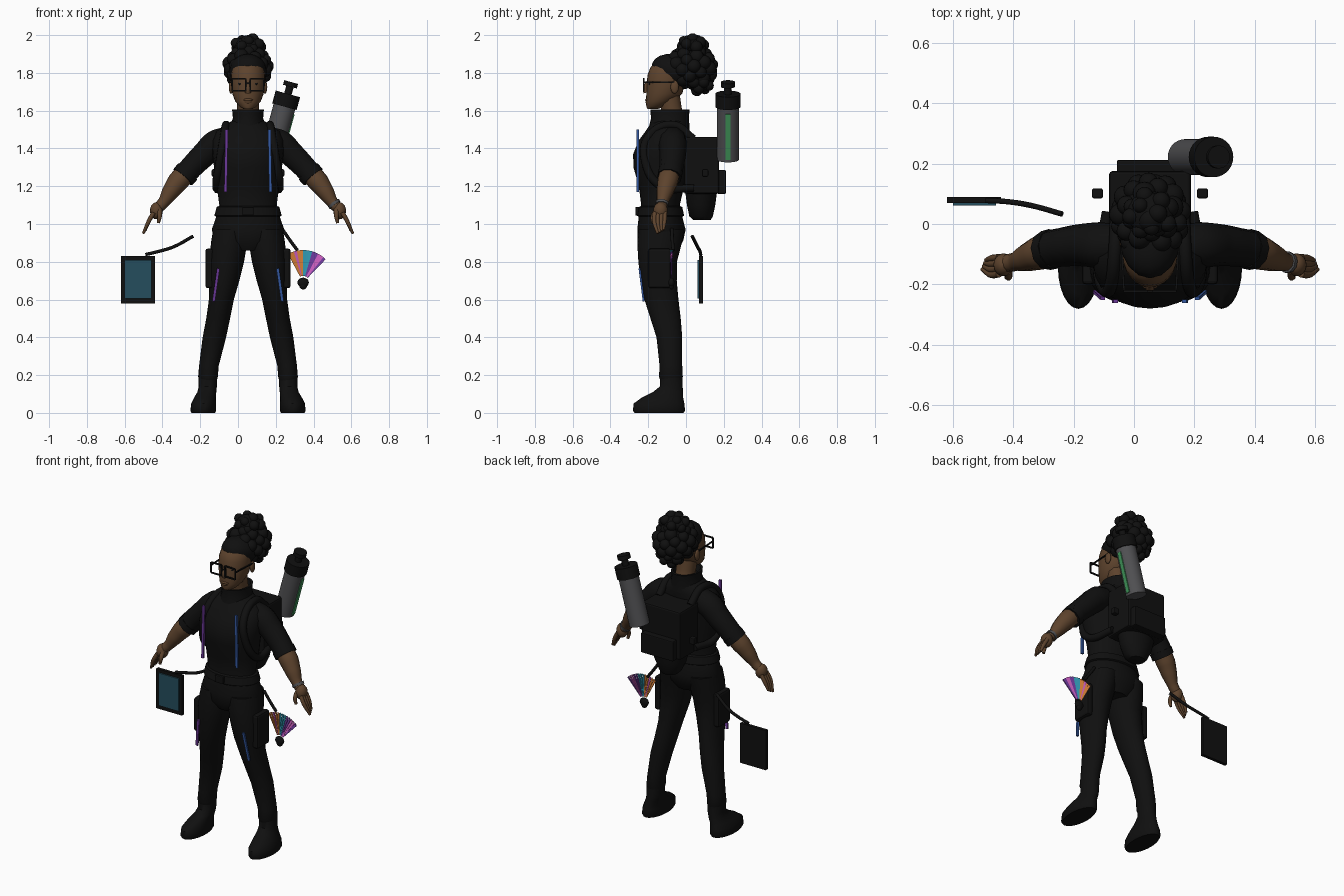
import bpy, bmesh, math, random
from mathutils import Vector, Matrix

if "Cube" in bpy.data.objects:
    bpy.data.objects.remove(bpy.data.objects["Cube"])
random.seed(4)
CX = 0.053  # the figure's own middle


def material(name, *rgb):
    m = bpy.data.materials.new(name)
    m.use_nodes = True
    m.diffuse_color = (*rgb, 1)
    m.node_tree.nodes["Principled BSDF"].inputs["Base Color"].default_value = (*rgb, 1)
    return m


black = material("black cloth", .005, .005, .005)
skin = material("brown skin", .11, .056, .026)
grey = material("grey metal", .08, .08, .085)
screen = material("screen teal", .018, .075, .11)
green = material("green", .05, .3, .1)
purple = material("purple", .15, .04, .32)
blue = material("blue", .035, .1, .36)
orange = material("orange", .7, .22, .04)
pink = material("pink", .58, .11, .5)
teal = material("teal", .03, .32, .45)


def finish(name, bm, *mats, smooth=True):
    bmesh.ops.recalc_face_normals(bm, faces=bm.faces)
    me = bpy.data.meshes.new(name)
    bm.to_mesh(me)
    bm.free()
    ob = bpy.data.objects.new(name, me)
    bpy.context.collection.objects.link(ob)
    for m in mats:
        me.materials.append(m)
    if smooth:
        bpy.ops.object.select_all(action='DESELECT')
        ob.select_set(True)
        bpy.context.view_layer.objects.active = ob
        bpy.ops.object.shade_smooth_by_angle(angle=math.radians(45))
    return ob


def loft(name, mat, rings, s=1, n=24):
    """Level ellipses (offset, y, z, half width, half depth) joined upward."""
    bm = bmesh.new()
    loops = []
    for dx, y, z, rx, ry in rings:
        loops.append([bm.verts.new((CX + s * dx + rx * math.cos(a), y + ry * math.sin(a), z))
                      for a in (math.tau * i / n for i in range(n))])
    for a, b in zip(loops, loops[1:]):
        for i in range(n):
            j = (i + 1) % n
            bm.faces.new((a[i], a[j], b[j], b[i]))
    bm.faces.new(loops[0])
    bm.faces.new(loops[-1])
    return finish(name, bm, mat)


def tube(name, mat, points, s=1, sides=3):
    """Smooth tapering tube through (offset, y, z, radius)."""
    cu = bpy.data.curves.new(name, 'CURVE')
    cu.dimensions, cu.bevel_depth, cu.bevel_resolution = '3D', 1, sides
    cu.use_fill_caps, cu.resolution_u = True, 6
    sp = cu.splines.new('BEZIER')
    sp.bezier_points.add(len(points) - 1)
    for p, (dx, y, z, r) in zip(sp.bezier_points, points):
        p.co, p.radius = (CX + s * dx, y, z), r
        p.handle_left_type = p.handle_right_type = 'AUTO'
    ob = bpy.data.objects.new(name, cu)
    bpy.context.collection.objects.link(ob)
    cu.materials.append(mat)
    bpy.ops.object.select_all(action='DESELECT')
    ob.select_set(True)
    bpy.context.view_layer.objects.active = ob
    bpy.ops.object.convert(target='MESH')
    bpy.ops.object.shade_smooth_by_angle(angle=math.radians(45))


def box(name, mat, lo, hi, bevel=0, rot=None):
    lo, hi = Vector(lo), Vector(hi)
    bm = bmesh.new()
    bmesh.ops.create_cube(bm, size=1)
    bmesh.ops.scale(bm, vec=hi - lo, verts=bm.verts)
    if bevel:
        bmesh.ops.bevel(bm, geom=bm.edges[:], offset=bevel, segments=2, affect='EDGES', profile=.5)
    if rot:
        bmesh.ops.rotate(bm, matrix=rot, verts=bm.verts)
    bmesh.ops.translate(bm, vec=(lo + hi) / 2, verts=bm.verts)
    return finish(name, bm, mat, smooth=False)


def strip(name, mat, a, b, w, d):
    """Thin bar between two points."""
    a, b = Vector(a), Vector(b)
    mid, half = (a + b) / 2, Vector((w, d, (b - a).length)) / 2
    rot = Vector((0, 0, 1)).rotation_difference(b - a).to_matrix()
    return box(name, mat, mid - half, mid + half, rot=rot)


def blobs(name, mat, items):
    """Ellipsoids (offset, y, z, rx, ry, rz, tilt) in one object."""
    bm = bmesh.new()
    for dx, y, z, rx, ry, rz, tilt in items:
        m = Matrix.Translation((CX + dx, y, z)) @ Matrix.Rotation(tilt, 4, 'X') @ Matrix.Diagonal((rx, ry, rz, 1))
        bmesh.ops.create_uvsphere(bm, u_segments=16, v_segments=10, radius=1, matrix=m)
    return finish(name, bm, mat)


def clumped(dx, y, z, rx, ry, rz, count, size):
    """A ball of hair with curls spread over it."""
    out = [(dx, y, z, rx, ry, rz, 0)]
    for i in range(count):
        h = 1 - 2 * (i + .5) / count
        r, a = math.sqrt(1 - h * h), i * 2.4
        k = size * random.uniform(.85, 1.1)
        out.append((dx + (rx - k * .3) * r * math.cos(a), y + (ry - k * .3) * r * math.sin(a),
                    z + (rz - k * .3) * h, k, k, k, 0))
    return out


# Torso, collar and belt
loft("torso", black, [(0, -.135, .86, .09, .09), (0, -.135, .91, .175, .12), (0, -.13, .97, .192, .128),
                      (0, -.135, 1.04, .168, .115), (0, -.135, 1.1, .152, .102), (0, -.13, 1.2, .165, .12),
                      (0, -.14, 1.3, .18, .138), (0, -.137, 1.37, .188, .143), (0, -.12, 1.44, .19, .132),
                      (0, -.1, 1.49, .17, .115), (0, -.09, 1.52, .12, .105), (0, -.085, 1.55, .08, .09)])
loft("collar", black, [(0, -.09, 1.5, .1, .11), (0, -.085, 1.56, .08, .1), (0, -.085, 1.605, .084, .104),
                       (0, -.085, 1.605, .072, .09), (0, -.08, 1.57, .06, .08)])
loft("belt", black, [(0, -.135, 1.04, .172, .119), (0, -.135, 1.045, .178, .125),
                     (0, -.135, 1.09, .166, .115), (0, -.135, 1.095, .155, .105)])
box("belt_buckle", black, (CX - .03, -.268, 1.045), (CX + .03, -.25, 1.09), .005)

# Head
loft("head", skin, [(0, -.175, 1.61, .025, .03), (0, -.16, 1.622, .045, .05), (0, -.14, 1.65, .068, .072),
                    (0, -.115, 1.69, .083, .095), (0, -.107, 1.74, .09, .102), (0, -.103, 1.79, .09, .1),
                    (0, -.098, 1.83, .08, .09), (0, -.09, 1.86, .05, .06)])
tube("neck", skin, [(0, -.06, 1.53, .062), (0, -.075, 1.6, .057), (0, -.09, 1.68, .06)])
tube("nose", skin, [(0, -.2, 1.755, .01), (0, -.215, 1.715, .014), (0, -.21, 1.695, .015)])
blobs("lips", skin, [(0, -.205, 1.657, .026, .012, .008, 0), (0, -.203, 1.645, .022, .012, .008, 0)])
blobs("ears", skin, [(s * .09, -.06, 1.725, .012, .022, .035, 0) for s in (1, -1)])
blobs("eyes", black, [(s * .036, -.193, 1.742, .016, .006, .007, 0) for s in (1, -1)])

# Hair: swept cap, big puff, top and nape buns
blobs("hair_cap", black, [(0, -.05, 1.81, .1, .135, .085, -.3)])
blobs("hair_puff", black, clumped(0, .027, 1.83, .112, .122, .1, 46, .036))
blobs("top_bun", black, clumped(0, .035, 1.945, .078, .07, .045, 14, .03))
blobs("crown_curl", black, [(0, .015, 1.96, .042, .042, .04, 0)])
blobs("nape_bun", black, clumped(0, .075, 1.755, .07, .06, .06, 16, .03))

# Glasses: two square frames, bridge and temples
for s in (1, -1):
    c = [(s * .012, 1.705), (s * .084, 1.705), (s * .084, 1.77), (s * .012, 1.77)]
    for (x1, z1), (x2, z2) in zip(c, c[1:] + c[:1]):
        strip("glasses_frame", black, (CX + x1, -.223, z1), (CX + x2, -.223, z2), .008, .008)
    strip("glasses_temple", black, (CX + s * .086, -.223, 1.75), (CX + s * .095, -.06, 1.75), .007, .007)
strip("glasses_bridge", black, (CX - .012, -.223, 1.745), (CX + .012, -.223, 1.745), .007, .007)

# Limbs, both sides
for s, side, glow in ((1, "left", blue), (-1, "right", purple)):
    loft(side + "_trouser_leg", black,
         [(.21, -.08, .17, .045, .055), (.212, -.08, .19, .052, .063), (.207, -.08, .25, .052, .06),
          (.178, -.088, .4, .062, .068), (.158, -.108, .5, .063, .08), (.141, -.13, .6, .066, .09),
          (.126, -.145, .7, .08, .096), (.113, -.15, .8, .092, .102), (.1, -.14, .9, .096, .118),
          (.095, -.13, .97, .09, .12)], s)
    loft(side + "_boot", black,
         [(.237, -.143, 0, .062, .13), (.237, -.143, .012, .068, .138), (.235, -.143, .05, .066, .134),
          (.228, -.125, .08, .058, .11), (.218, -.095, .11, .05, .08), (.213, -.078, .14, .048, .06),
          (.212, -.078, .2, .05, .058)], s)
    x = CX + s * .205
    box(side + "_thigh_pocket", black, (x - .02, -.2, .66), (x + .02, -.08, .87), .012)
    strip(side + "_leg_stripe", glow, (CX + s * .182, -.224, .59), (CX + s * .157, -.246, .765), .015, .01)
    strip(side + "_chest_stripe", glow, (CX + s * .119, -.256, 1.17), (CX + s * .113, -.256, 1.5), .015, .012)

    # Sleeve with rolled cuff, forearm and hand
    tube(side + "_sleeve", black, [(.1, -.07, 1.45, .07), (.17, -.07, 1.425, .076), (.23, -.07, 1.37, .07),
                                   (.3, -.078, 1.3, .064), (.335, -.085, 1.26, .064)], s)
    tube(side + "_cuff", black, [(.32, -.082, 1.277, .067), (.345, -.088, 1.248, .066)], s)
    tube(side + "_forearm", skin, [(.31, -.08, 1.29, .055), (.37, -.097, 1.225, .056),
                                   (.41, -.112, 1.17, .046), (.447, -.125, 1.115, .031),
                                   (.47, -.13, 1.09, .03)], s)
    blobs(side + "_palm", skin, [(s * .485, -.135, 1.07, .034, .038, .045, 0)])
    for i in range(4):
        y = -.165 + i * .018
        tube(side + "_finger", skin, [(.5, y, 1.06, .012), (.525, y - .003, 1.015, .0115),
                                      (.555 - i * .004, -.15 + i * .01, .95 + i * .006, .007)], s)
    tube(side + "_thumb", skin, [(.47, -.155, 1.075, .014), (.468, -.175, 1.04, .012),
                                 (.475, -.175, 1.005, .008)], s)

    # Pack strap and its side buckle
    tube(side + "_pack_strap", black, [(.11, .04, 1.45, .022), (.115, -.07, 1.525, .022),
                                       (.128, -.2, 1.46, .022), (.15, -.215, 1.33, .022),
                                       (.168, -.13, 1.2, .022), (.14, .04, 1.19, .02)], s)
    x = CX + s * .174
    box(side + "_pack_buckle", black, (x - .018, .085, 1.25), (x + .018, .118, 1.29), .006)

tube("wrist_band", grey, [(.452, -.126, 1.112, .036), (.461, -.128, 1.1, .035)])

# Backpack
box("backpack", black, (CX - .135, -.01, 1.16), (CX + .135, .175, 1.46), .01)
box("backpack_pocket", black, (CX - .11, .165, 1.16), (CX + .115, .212, 1.285), .006)
loft("backpack_base", black, [(0, .085, 1.02, .05, .045), (0, .08, 1.04, .07, .062),
                              (0, .08, 1.1, .1, .075), (0, .08, 1.18, .12, .085)])

# Tilted canister with lid and plunger
TOP = Vector((.255, .222, 1.655))
AXIS = Vector((.275, 0, 1)).normalized()


def can_part(name, mat, start, end, r):
    bm = bmesh.new()
    m = Matrix.Translation(TOP + AXIS * (start + end) / 2) @ Vector((0, 0, 1)).rotation_difference(AXIS).to_matrix().to_4x4()
    bmesh.ops.create_cone(bm, cap_ends=True, segments=28, radius1=r, radius2=r, depth=end - start, matrix=m)
    finish(name, bm, mat)


can_part("canister_body", grey, -.325, 0, .059)
can_part("canister_lid", black, -.035, .035, .067)
can_part("plunger_stem", black, .03, .09, .02)
can_part("plunger_head", black, .075, .1, .038)
out = Vector((AXIS.z, 0, -AXIS.x)) * .059
strip("canister_stripe", green, TOP + out - AXIS * .31, TOP + out - AXIS * .06, .008, .026)

# Tablet on its arm
box("tablet", black, (-.62, .07, .58), (-.44, .09, .83))
box("tablet_screen", screen, (-.6, .062, .605), (-.457, .0705, .81))
tube("tablet_arm", black, [(x - CX, y, z, .009) for x, y, z in
                           ((-.238, .033, .935), (-.344, .062, .878), (-.42, .074, .855), (-.49, .078, .838))])

# Pleated colour fan hanging from a strap
blades = [purple, pink, pink, purple, purple, teal, teal, teal, orange, orange, pink, orange, orange]
palette = [purple, pink, teal, orange]
PX, PZ, n = .345, .69, len(blades)
bm = bmesh.new()
for i, colour in enumerate(blades):
    quads = []
    for y in (-.08, -.074):
        quads.append([bm.verts.new((PX + r * math.cos(a), y + k, PZ + r * math.sin(a)))
                      for r, j, k in ((.035, i, 0), (.172, i, -.004), (.172, i + 1, .004), (.035, i + 1, 0))
                      for a in [math.radians(46 + 72 * j / n)]])
    f, b = quads
    faces = [bm.faces.new(f), bm.faces.new(b)]
    faces += [bm.faces.new((f[j], f[j - 1], b[j - 1], b[j])) for j in range(4)]
    for face in faces:
        face.material_index = palette.index(colour)
finish("colour_fan", bm, *palette, smooth=False)
blobs("fan_pivot", black, [(PX - CX, -.077, PZ, .03, .016, .026, 0), (PX - CX, -.077, PZ - .017, .02, .014, .02, 0)])
tube("fan_strap", black, [(.18, -.075, .975, .009), (.225, -.072, .91, .009), (.262, -.068, .86, .009)])
